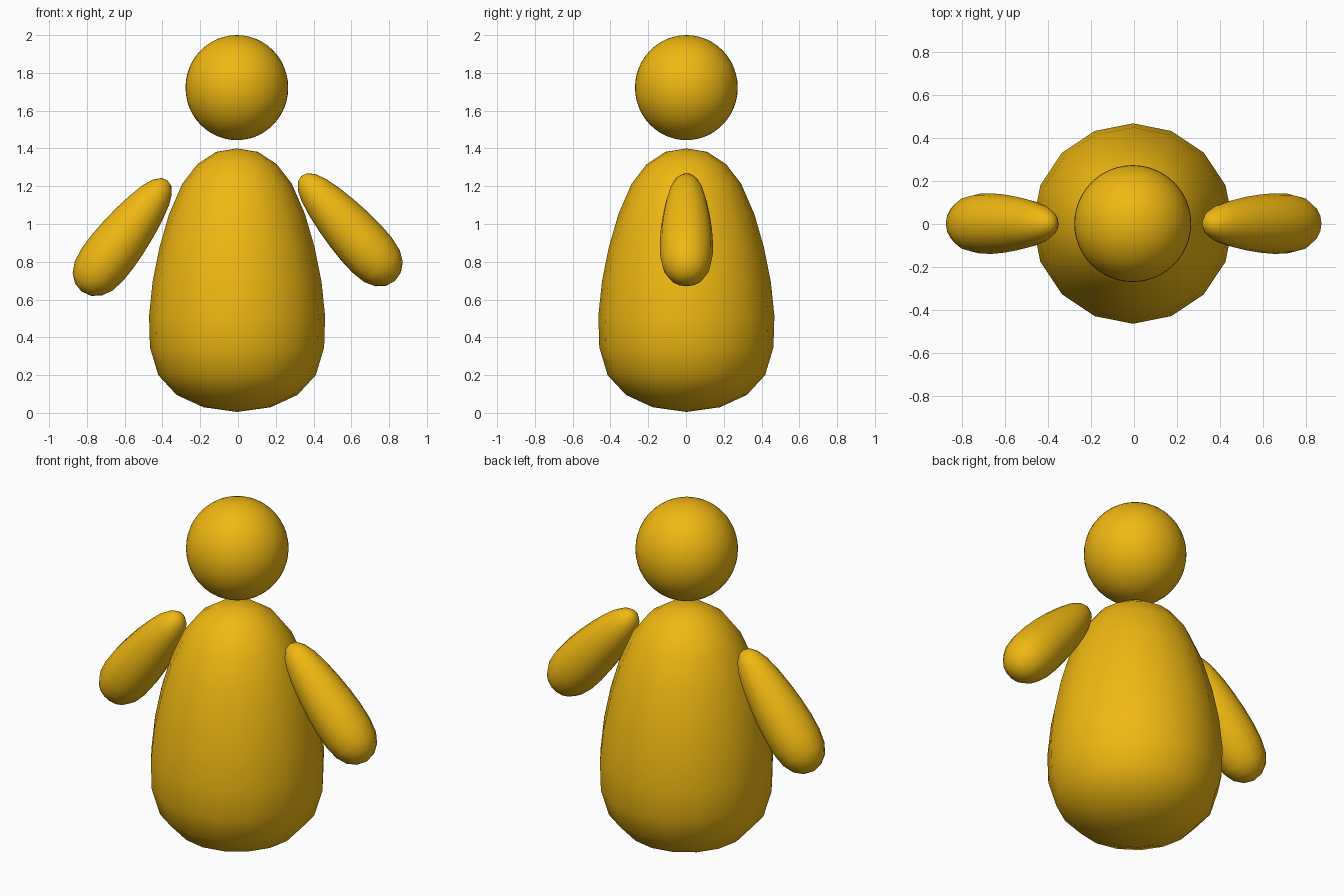
import bpy
import bmesh
import math
from mathutils import Matrix, Vector

if "Cube" in bpy.data.objects:
    bpy.data.objects.remove(bpy.data.objects["Cube"])

yellow = bpy.data.materials.new("yellow")
yellow.diffuse_color = (0.87, 0.48, 0.006, 1)
yellow.use_nodes = True
yellow.node_tree.nodes["Principled BSDF"].inputs["Base Color"].default_value = yellow.diffuse_color

# Egg profile (radius, height) between the two poles, blunt end at the bottom
BODY_H, BODY_R = 1.395, 0.466
PROFILE = [(0.178, 0.025), (0.32, 0.09), (0.417, 0.195), (0.461, 0.342),
           (0.466, 0.508), (0.447, 0.69), (0.411, 0.87), (0.36, 1.047),
           (0.29, 1.208), (0.21, 1.312), (0.11, 1.377)]


def finish(bm, name):
    bmesh.ops.recalc_face_normals(bm, faces=bm.faces)
    for f in bm.faces:
        f.smooth = True
    mesh = bpy.data.meshes.new(name)
    bm.to_mesh(mesh)
    bm.free()
    mesh.materials.append(yellow)
    obj = bpy.data.objects.new(name, mesh)
    bpy.context.collection.objects.link(obj)
    return obj


def egg(name, blunt, narrow, radius, sides=16):
    """Lathed egg whose poles sit at the points blunt and narrow."""
    blunt, narrow = Vector(blunt), Vector(narrow)
    axis = narrow - blunt
    bm = bmesh.new()
    rings = []
    for r, z in PROFILE:
        r, z = r / BODY_R * radius, z / BODY_H * axis.length
        rings.append([bm.verts.new((r * math.cos(2 * math.pi * i / sides),
                                    r * math.sin(2 * math.pi * i / sides), z))
                      for i in range(sides)])
    bottom = bm.verts.new((0, 0, 0))
    top = bm.verts.new((0, 0, axis.length))
    for i in range(sides):
        j = (i + 1) % sides
        for a, b in zip(rings, rings[1:]):
            bm.faces.new((a[i], a[j], b[j], b[i]))
        bm.faces.new((bottom, rings[0][j], rings[0][i]))
        bm.faces.new((top, rings[-1][i], rings[-1][j]))
    tilt = math.atan2(axis.x, axis.z)
    bm.transform(Matrix.Translation(blunt) @ Matrix.Rotation(tilt, 4, 'Y'))
    return finish(bm, name)


# Body
egg("body", (-0.005, 0.002, 0.005), (-0.005, 0.002, 1.4), BODY_R)

# Arms, each with its own tilt
egg("left_arm", (-0.828, 0.002, 0.642), (-0.374, 0.002, 1.231), 0.141)
egg("right_arm", (0.832, 0.002, 0.699), (0.335, 0.002, 1.254), 0.141)

# Head
bm = bmesh.new()
bmesh.ops.create_uvsphere(bm, u_segments=48, v_segments=24, radius=1)
bm.transform(Matrix.Translation((-0.006, 0.002, 1.722))
             @ Matrix.Diagonal((0.272, 0.272, 0.278, 1)))
finish(bm, "head")
